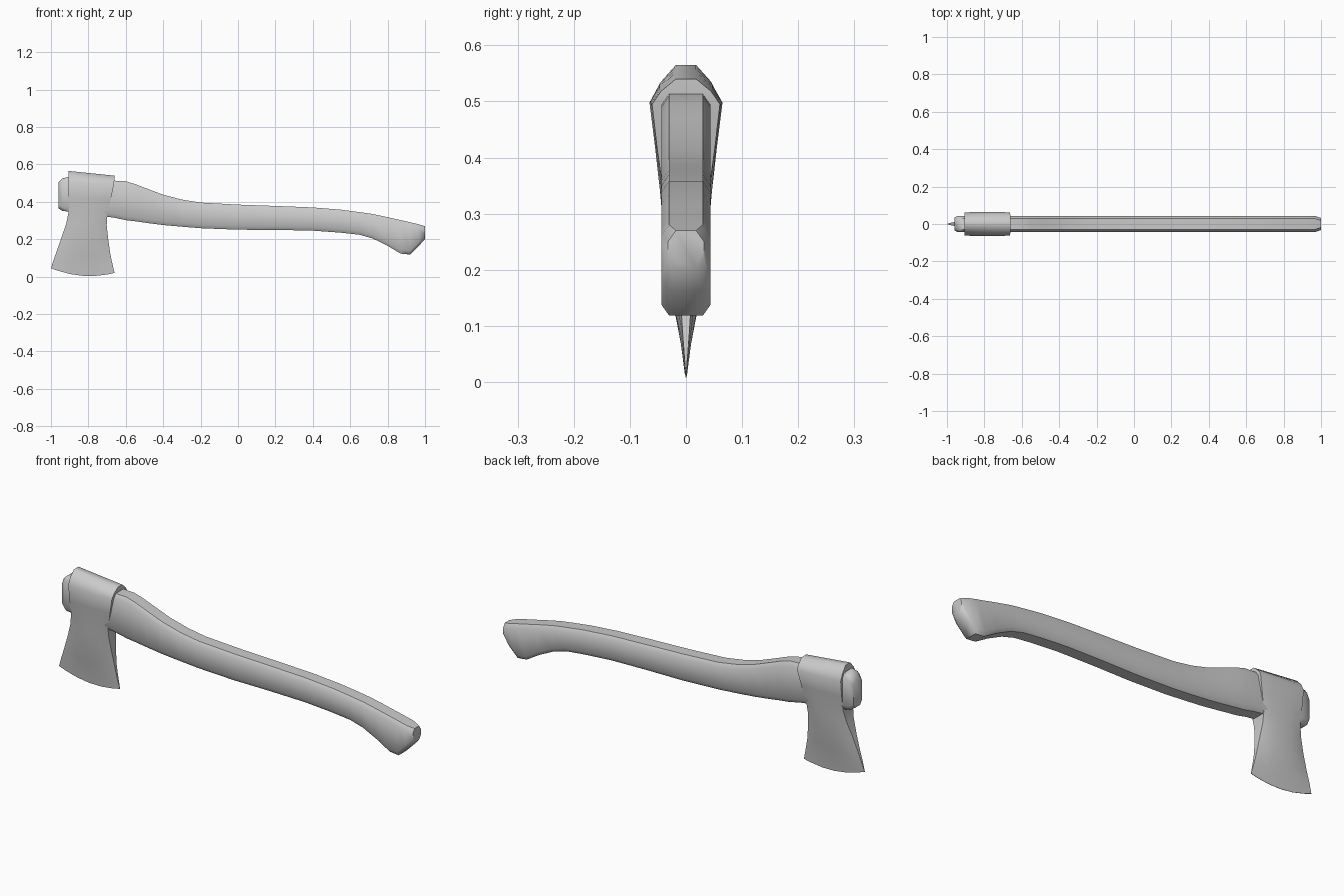
import bpy
import bmesh
import math

cube = bpy.data.objects.get("Cube")
if cube:
    bpy.data.objects.remove(cube, do_unlink=True)

grey = bpy.data.materials.new("plain_grey")
grey.use_nodes = True
colour = (0.6, 0.6, 0.6, 1)
grey.diffuse_color = colour
grey.node_tree.nodes["Principled BSDF"].inputs["Base Color"].default_value = colour


def loft(name, rings, angle):
    """Skin closed rings of equal length and cap both ends."""
    bm = bmesh.new()
    loops = [[bm.verts.new(p) for p in ring] for ring in rings]
    for a, b in zip(loops, loops[1:]):
        for i in range(len(a)):
            j = (i + 1) % len(a)
            bm.faces.new((a[i], a[j], b[j], b[i]))
    bm.faces.new(loops[0])
    bm.faces.new(loops[-1])
    bmesh.ops.recalc_face_normals(bm, faces=bm.faces)
    mesh = bpy.data.meshes.new(name)
    bm.to_mesh(mesh)
    bm.free()
    mesh.materials.append(grey)
    obj = bpy.data.objects.new(name, mesh)
    bpy.context.collection.objects.link(obj)
    bpy.ops.object.select_all(action="DESELECT")
    obj.select_set(True)
    bpy.context.view_layer.objects.active = obj
    bpy.ops.object.shade_smooth_by_angle(angle=math.radians(angle))
    return obj


def handle_ring(x, top, bottom, half):
    """Rectangle with cut corners, across the handle."""
    c, d = 0.014, 0.02
    side = [(half, bottom + d), (half, top - d), (half - c, top), (c - half, top)]
    other = [(-half, top - d), (-half, bottom + d), (c - half, bottom), (half - c, bottom)]
    return [(x, y, z) for y, z in side + other]


# Handle: x, top, bottom, half width, from the butt behind the head to the grip
stations = [
    (-0.96, 0.505, 0.365, 0.034), (-0.94, 0.525, 0.352, 0.044),
    (-0.90, 0.535, 0.347, 0.044), (-0.66, 0.513, 0.315, 0.044),
    (-0.60, 0.51, 0.302, 0.044), (-0.55, 0.495, 0.296, 0.044),
    (-0.48, 0.468, 0.286, 0.044), (-0.40, 0.438, 0.276, 0.044),
    (-0.30, 0.412, 0.267, 0.044), (-0.20, 0.396, 0.259, 0.044),
    (0.0, 0.385, 0.251, 0.044), (0.20, 0.378, 0.25, 0.044),
    (0.40, 0.37, 0.246, 0.044), (0.55, 0.358, 0.235, 0.044),
    (0.65, 0.345, 0.224, 0.044), (0.72, 0.335, 0.204, 0.044),
    (0.80, 0.318, 0.165, 0.044), (0.87, 0.302, 0.123, 0.044),
    (0.92, 0.291, 0.118, 0.044), (0.965, 0.28, 0.163, 0.044),
    (1.0, 0.27, 0.20, 0.032),
]
loft("handle", [handle_ring(*s) for s in stations], 50)


def head_ring(x0, z0, x1, z1, sag, half, edge):
    """Row across the head; the middle bulges and the ends narrow by edge."""
    front, back = [], []
    for t in (0, 0.1, 0.3, 0.5, 0.7, 0.9, 1):
        u = abs(2 * t - 1)
        y = half * (1 - (1 - edge) * u ** 3)
        x = x0 + (x1 - x0) * t
        z = z0 + (z1 - z0) * t - 4 * sag * t * (1 - t)
        front.append((x, -y, z))
        back.append((x, y, z))
    return front + back[::-1]


# Axe head: left x, z, right x, z, sag, half thickness, end factor
rows = [
    (-0.905, 0.565, -0.66, 0.54, 0, 0.018, 1),
    (-0.907, 0.535, -0.661, 0.518, 0, 0.047, 0.95),
    (-0.907, 0.50, -0.663, 0.495, 0, 0.065, 0.93),
    (-0.906, 0.42, -0.68, 0.415, 0, 0.055, 0.93),
    (-0.906, 0.345, -0.70, 0.33, 0, 0.046, 0.85),
    (-0.918, 0.285, -0.702, 0.275, 0, 0.041, 0.7),
    (-0.942, 0.215, -0.694, 0.20, 0.005, 0.033, 0.5),
    (-0.968, 0.14, -0.684, 0.13, 0.015, 0.019, 0.45),
    (-0.984, 0.095, -0.674, 0.08, 0.02, 0.009, 0.6),
    (-1.0, 0.045, -0.66, 0.02, 0.028, 0.0008, 1),
]
loft("axe_head", [head_ring(*r) for r in rows], 50)
